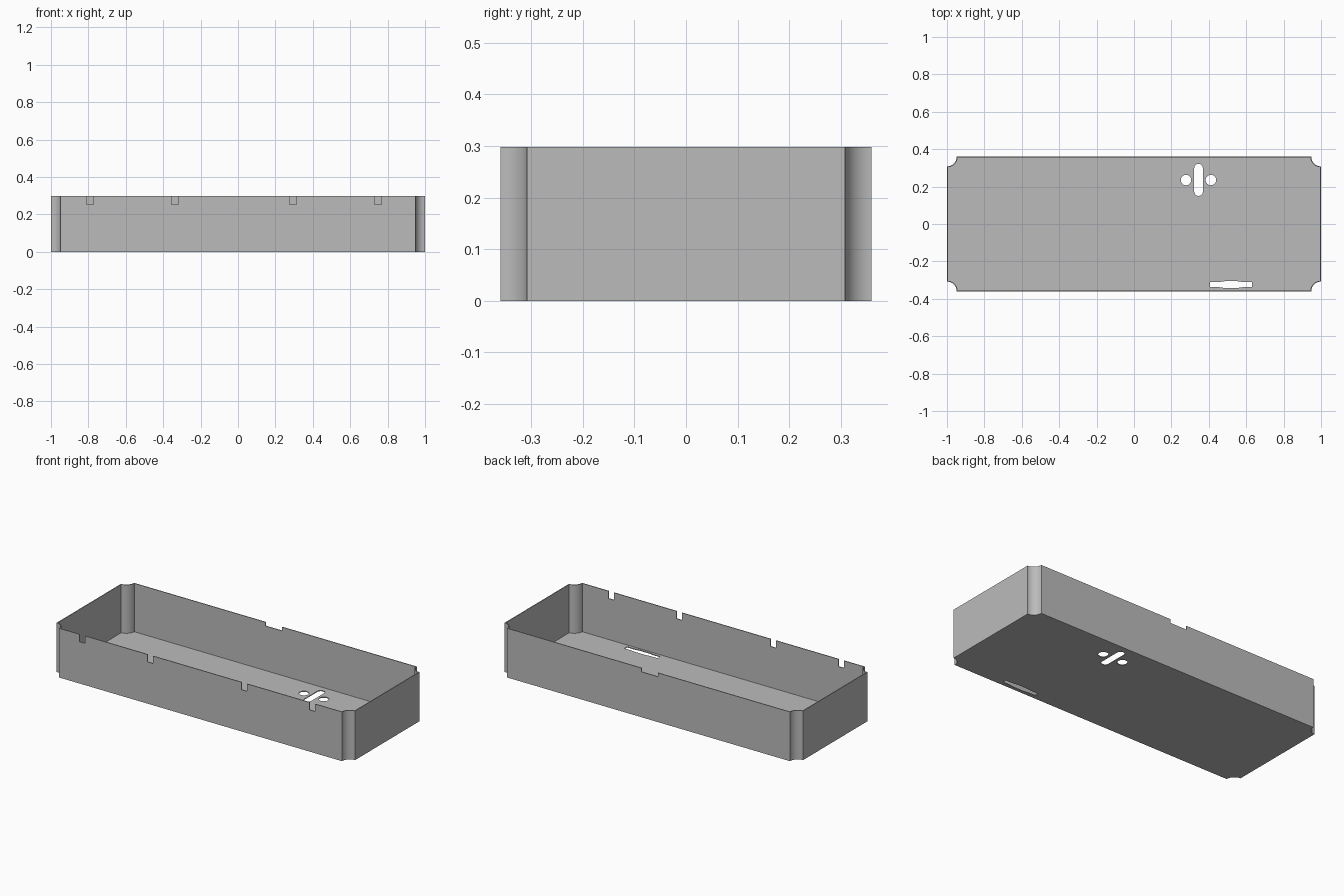
import bpy, bmesh, math
from math import sin, cos, pi

if "Cube" in bpy.data.objects:
    bpy.data.objects.remove(bpy.data.objects["Cube"], do_unlink=True)

HALF_X, HALF_Y, HEIGHT = 1.0, 0.36, 0.298
SCOOP, WALL = 0.052, 0.005

# Material
grey = bpy.data.materials.new("grey")
grey.use_nodes = True
colour = (0.5, 0.5, 0.5, 1)
grey.diffuse_color = colour
grey.node_tree.nodes["Principled BSDF"].inputs["Base Color"].default_value = colour


def prism(name, outline, z0, z1):
    """Extrude a flat outline between two heights."""
    bm = bmesh.new()
    face = bm.faces.new([bm.verts.new((x, y, z0)) for x, y in outline])
    up = bmesh.ops.extrude_face_region(bm, geom=[face])["geom"]
    moved = [v for v in up if isinstance(v, bmesh.types.BMVert)]
    bmesh.ops.translate(bm, verts=moved, vec=(0, 0, z1 - z0))
    bmesh.ops.recalc_face_normals(bm, faces=bm.faces)
    mesh = bpy.data.meshes.new(name)
    bm.to_mesh(mesh)
    bm.free()
    mesh.materials.append(grey)
    obj = bpy.data.objects.new(name, mesh)
    bpy.context.collection.objects.link(obj)
    return obj


def tray_outline(inset, steps=16):
    """Rectangle with a scooped quarter circle at each corner."""
    r = SCOOP + inset
    a = math.asin(inset / r)
    points = []
    for sx, sy in ((1, 1), (-1, 1), (-1, -1), (1, -1)):
        arc = []
        for i in range(steps + 1):
            t = a + (pi / 2 - 2 * a) * i / steps
            arc.append((sx * (HALF_X - r * sin(t)), sy * (HALF_Y - r * cos(t))))
        points += arc if sx * sy > 0 else arc[::-1]
    return points


def box_outline(x, y, w, d):
    return [(x + sx * w / 2, y + sy * d / 2)
            for sx, sy in ((-1, -1), (1, -1), (1, 1), (-1, 1))]


def slot_outline(x, y, r, straight, steps=16):
    """Round hole, stretched along y by the straight length."""
    points = []
    for side in (1, -1):
        for i in range(steps + 1 if straight else steps):
            t = pi * i / steps
            points.append((x + side * r * cos(t), y + side * (straight / 2 + r * sin(t))))
    return points


def cut(body, outline, z0, z1):
    cutter = prism("cutter", outline, z0, z1)
    cutter.hide_render = True
    mod = body.modifiers.new("cut", "BOOLEAN")
    mod.operation, mod.solver, mod.object = "DIFFERENCE", "EXACT", cutter
    bpy.context.view_layer.objects.active = body
    bpy.ops.object.modifier_apply(modifier=mod.name)
    bpy.data.objects.remove(cutter, do_unlink=True)


# Open tray shell
tray = prism("tray", tray_outline(0), 0, HEIGHT)
cut(tray, tray_outline(WALL), WALL, HEIGHT + 0.1)

# Four notches in the front rim, one wide shallow notch in the back rim
for x in (-0.791, -0.337, 0.294, 0.749):
    cut(tray, box_outline(x, -HALF_Y, 0.037, 0.04), 0.253, 0.4)
cut(tray, box_outline(-0.008, HALF_Y, 0.11, 0.04), 0.275, 0.4)

# Floor openings: two round holes beside an upright slot
for x in (0.278, 0.411):
    cut(tray, slot_outline(x, 0.235, 0.028, 0), -0.1, 0.1)
cut(tray, slot_outline(0.345, 0.236, 0.023, 0.126), -0.1, 0.1)

# Flat floor slot with a slightly wider middle
half = [(-0.112, 0.0135), (-0.065, 0.0135), (-0.035, 0.018),
        (0.035, 0.018), (0.065, 0.0135), (0.112, 0.0135)]
slot = half + [(x, -y) for x, y in reversed(half)]
cut(tray, [(0.519 + x, -0.324 + y) for x, y in slot], -0.1, 0.1)

# Smooth scooped corners, sharp edges elsewhere
bpy.ops.object.select_all(action="DESELECT")
tray.select_set(True)
bpy.context.view_layer.objects.active = tray
bpy.ops.object.shade_smooth_by_angle(angle=math.radians(30))
